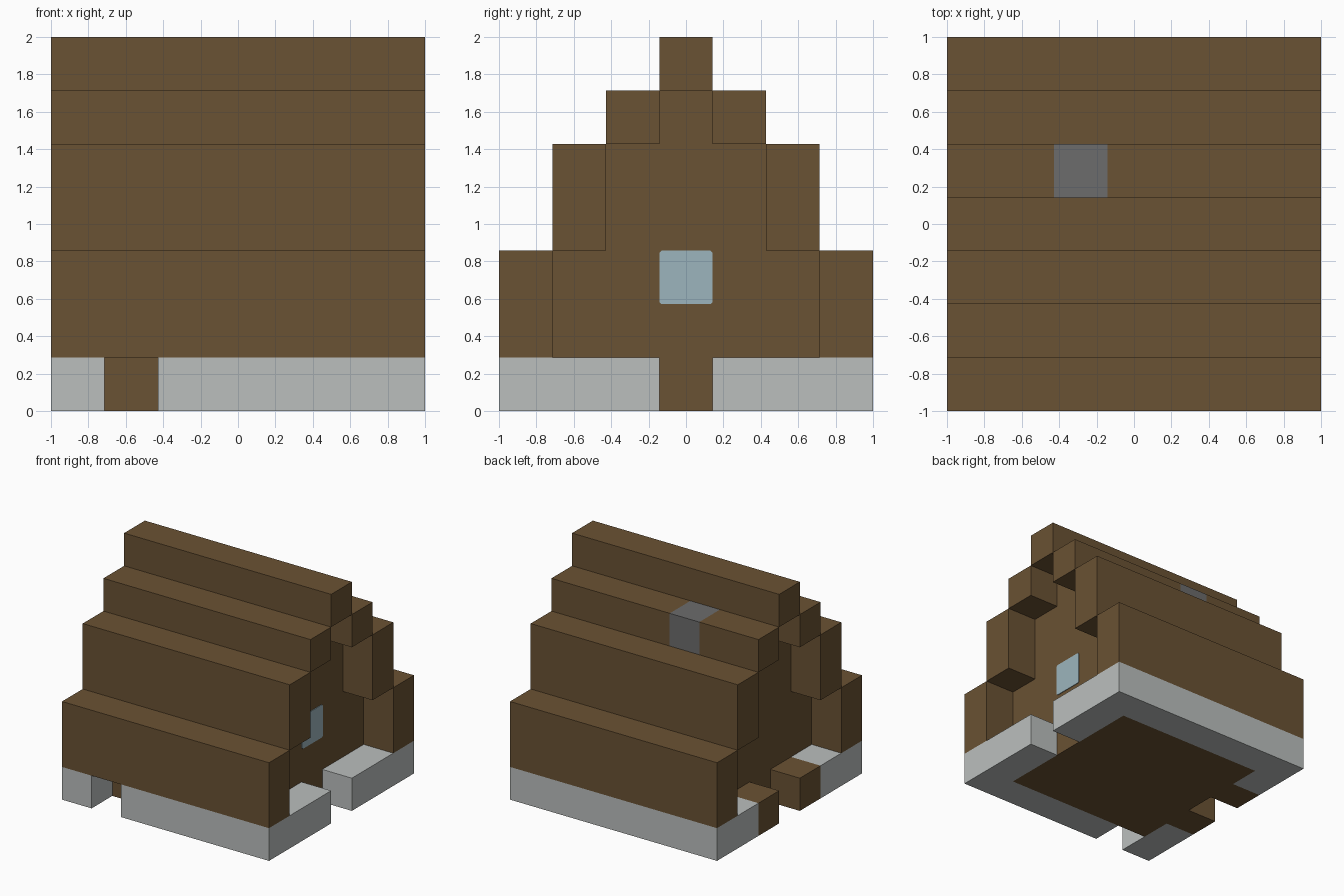
import bpy
import bmesh

if "Cube" in bpy.data.objects:
    bpy.data.objects.remove(bpy.data.objects["Cube"])

U = 2 / 7  # one building block; the house is 7 x 7 x 7 blocks


def srgb(r, g, b):
    def lin(c):
        c /= 255
        return c / 12.92 if c <= 0.04045 else ((c + 0.055) / 1.055) ** 2.4
    return (lin(r), lin(g), lin(b), 1)


def material(name, rgb):
    m = bpy.data.materials.new(name)
    m.diffuse_color = srgb(*rgb)
    m.use_nodes = True
    m.node_tree.nodes["Principled BSDF"].inputs["Base Color"].default_value = m.diffuse_color
    return m


wood = material("brown wood", (106, 82, 51))
stone = material("pale stone", (187, 191, 190))
brick = material("dark grey brick", (108, 108, 108))
glass = material("pale blue glass", (156, 181, 189))


def finish(name, bm, mat):
    bmesh.ops.recalc_face_normals(bm, faces=bm.faces)
    me = bpy.data.meshes.new(name)
    bm.to_mesh(me)
    bm.free()
    me.materials.append(mat)
    ob = bpy.data.objects.new(name, me)
    bpy.context.collection.objects.link(ob)
    return ob


def box(name, x, y, z, mat):
    """Box from ranges given in block units."""
    bm = bmesh.new()
    bmesh.ops.create_cube(bm, size=1)
    for v in bm.verts:
        v.co = [U * (r[0] if c < 0 else r[1]) for r, c in zip((x, y, z), v.co)]
    return finish(name, bm, mat)


def prism(name, profile, x0, x1, mat):
    """Extrude a (y, z) outline along x, all in block units."""
    bm = bmesh.new()
    face = bm.faces.new([bm.verts.new((x0 * U, y * U, z * U)) for y, z in profile])
    out = bmesh.ops.extrude_face_region(bm, geom=[face])
    for v in out["geom"]:
        if isinstance(v, bmesh.types.BMVert):
            v.co.x = x1 * U
    return finish(name, bm, mat)


# House body: stepped gable walls, floor and inner walls in one solid
half = [(2.5, 0), (2.5, 3), (1.5, 3), (1.5, 5), (0.5, 5), (0.5, 6)]
prism("house_body", half + [(-y, z) for y, z in reversed(half)], -2.5, 2.5, wood)

# Roof steps overhanging both gables
FULL = (-3.5, 3.5)
for side, s in (("front", -1), ("back", 1)):
    def band(a, b):
        return tuple(sorted((s * a, s * b)))
    box(side + "_roof_lower", FULL, band(2.5, 3.5), (1, 3), wood)
    box(side + "_roof_middle", FULL, band(1.5, 2.5), (3, 5), wood)
box("front_roof_upper", FULL, (-1.5, -0.5), (5, 6), wood)
box("back_roof_upper_left", (-3.5, -1.5), (0.5, 1.5), (5, 6), wood)
box("back_roof_upper_right", (-0.5, 3.5), (0.5, 1.5), (5, 6), wood)
box("roof_ridge", FULL, (-0.5, 0.5), (6, 7), wood)

# Chimney block set flush in the back slope
box("chimney", (-1.5, -0.5), (0.5, 1.5), (5, 6), brick)

# Stone foundation around the body, with gaps in front and at both ends
BASE = (0, 1)
box("foundation_front_left", (-3.5, -2.5), (-3.5, -1.5), BASE, stone)
box("foundation_front", (-1.5, 3.5), (-3.5, -2.5), BASE, stone)
box("foundation_back", FULL, (2.5, 3.5), BASE, stone)
box("foundation_right_front", (2.5, 3.5), (-2.5, -0.5), BASE, stone)
box("foundation_right_back", (2.5, 3.5), (0.5, 2.5), BASE, stone)
box("foundation_left_back", (-3.5, -2.5), (1.5, 2.5), BASE, stone)

# Wooden blocks on either side of the left entrance
box("entrance_block_front", (-3.5, -2.5), (-1.5, -0.5), BASE, wood)
box("entrance_block_back", (-3.5, -2.5), (0.5, 1.5), BASE, wood)

# Window plate with clipped corners on the right gable
c, h = 0.04, 0.5
corners = [(h - c, -h), (h, c - h), (h, h - c), (h - c, h),
           (c - h, h), (-h, h - c), (-h, c - h), (c - h, -h)]
prism("window", [(y, z + 2.5) for y, z in corners], 2.5, 2.52, glass)
